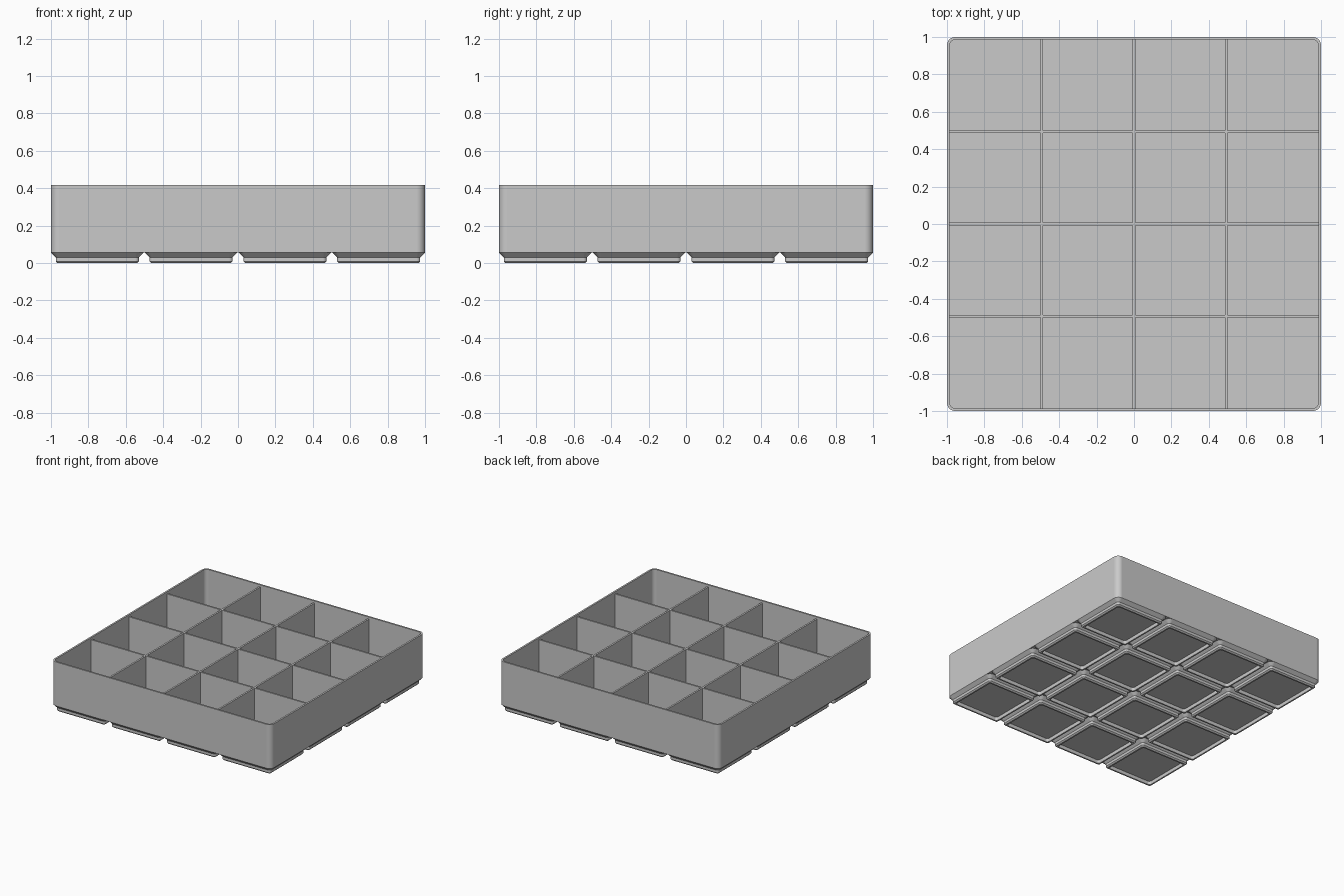
import bpy, bmesh, math

cube = bpy.data.objects.get("Cube")
if cube:
    bpy.data.objects.remove(cube, do_unlink=True)

MM = 2 / 167.5          # model units per millimetre
PITCH = 42 * MM         # spacing of the feet
CELLS = 4
HEIGHT = 35 * MM
WALL = 1.2 * MM
FLOOR = 5.9 * MM
DIVIDER = 1.2 * MM

grey = bpy.data.materials.new("plain grey")
grey.use_nodes = True
colour = (0.59, 0.59, 0.59, 1)
grey.diffuse_color = colour
grey.node_tree.nodes["Principled BSDF"].inputs["Base Color"].default_value = colour


def rounded_square(size, radius, z, steps=8):
    """Points around a square with rounded corners."""
    points = []
    c = size / 2 - radius
    for corner, (sx, sy) in enumerate([(1, 1), (-1, 1), (-1, -1), (1, -1)]):
        for i in range(steps + 1):
            a = (corner + i / steps) * math.pi / 2
            points.append((sx * c + radius * math.cos(a),
                           sy * c + radius * math.sin(a), z))
    return points


def add_object(name, bm, location=(0, 0, 0)):
    bmesh.ops.recalc_face_normals(bm, faces=bm.faces)
    mesh = bpy.data.meshes.new(name)
    bm.to_mesh(mesh)
    bm.free()
    mesh.materials.append(grey)
    obj = bpy.data.objects.new(name, mesh)
    obj.location = location
    bpy.context.collection.objects.link(obj)
    bpy.ops.object.select_all(action='DESELECT')
    obj.select_set(True)
    bpy.context.view_layer.objects.active = obj
    bpy.ops.object.shade_smooth_by_angle(angle=math.radians(30))
    # Keeps the large flat faces evenly shaded beside the rounded corners
    weighted = obj.modifiers.new("flat_face_shading", 'WEIGHTED_NORMAL')
    weighted.keep_sharp = True


def loft(name, sections, location=(0, 0, 0)):
    """Closed solid through a series of rounded squares."""
    bm = bmesh.new()
    rings = [[bm.verts.new(p) for p in rounded_square(*s)] for s in sections]
    for low, high in zip(rings, rings[1:]):
        n = len(low)
        for i in range(n):
            j = (i + 1) % n
            bm.faces.new((low[i], low[j], high[j], high[i]))
    bm.faces.new(rings[0][::-1])
    bm.faces.new(rings[-1])
    add_object(name, bm, location)


def box(name, low, high):
    bm = bmesh.new()
    bmesh.ops.create_cube(bm, size=1)
    for v in bm.verts:
        v.co = [h if c > 0 else l for c, l, h in zip(v.co, low, high)]
    add_object(name, bm)


# Tray: outer wall, rim, inner wall and floor in one skin
foot_top = 4.75 * MM
corner = 3.75 * MM
inner = 2 - 2 * WALL
loft("tray_shell", [
    (2, corner, foot_top),
    (2, corner, HEIGHT),
    (inner, corner - WALL, HEIGHT),
    (inner, corner - WALL, FLOOR),
])

# Feet: stepped chamfered pads, each with a square recess underneath
foot_profile = [
    (33.6, 1.6, 2.4), (33.6, 1.6, 0),
    (35.6, 0.8, 0), (37.2, 1.6, 0.8), (37.2, 1.6, 2.6), (41.5, 3.75, 4.75),
]
foot_sections = [tuple(v * MM for v in s) for s in foot_profile]
for row in range(CELLS):
    for col in range(CELLS):
        x, y = ((k - (CELLS - 1) / 2) * PITCH for k in (col, row))
        loft(f"foot_{row + 1}_{col + 1}", foot_sections, (x, y, 0))

# Dividers: full-length walls one way, short walls between them the other way
top = HEIGHT - 1.4 * MM
base = FLOOR - 0.3 * MM
half = DIVIDER / 2
reach = inner / 2 + WALL / 3
centres = [(k / CELLS - 0.5) * inner for k in range(1, CELLS)]
starts = [-reach] + [c + half for c in centres]
ends = [c - half for c in centres] + [reach]
for k, c in enumerate(centres):
    box(f"long_divider_{k + 1}", (c - half, -reach, base), (c + half, reach, top))
    for m, (left, right) in enumerate(zip(starts, ends)):
        box(f"cross_divider_{k + 1}_{m + 1}",
            (left, c - half, base), (right, c + half, top))
